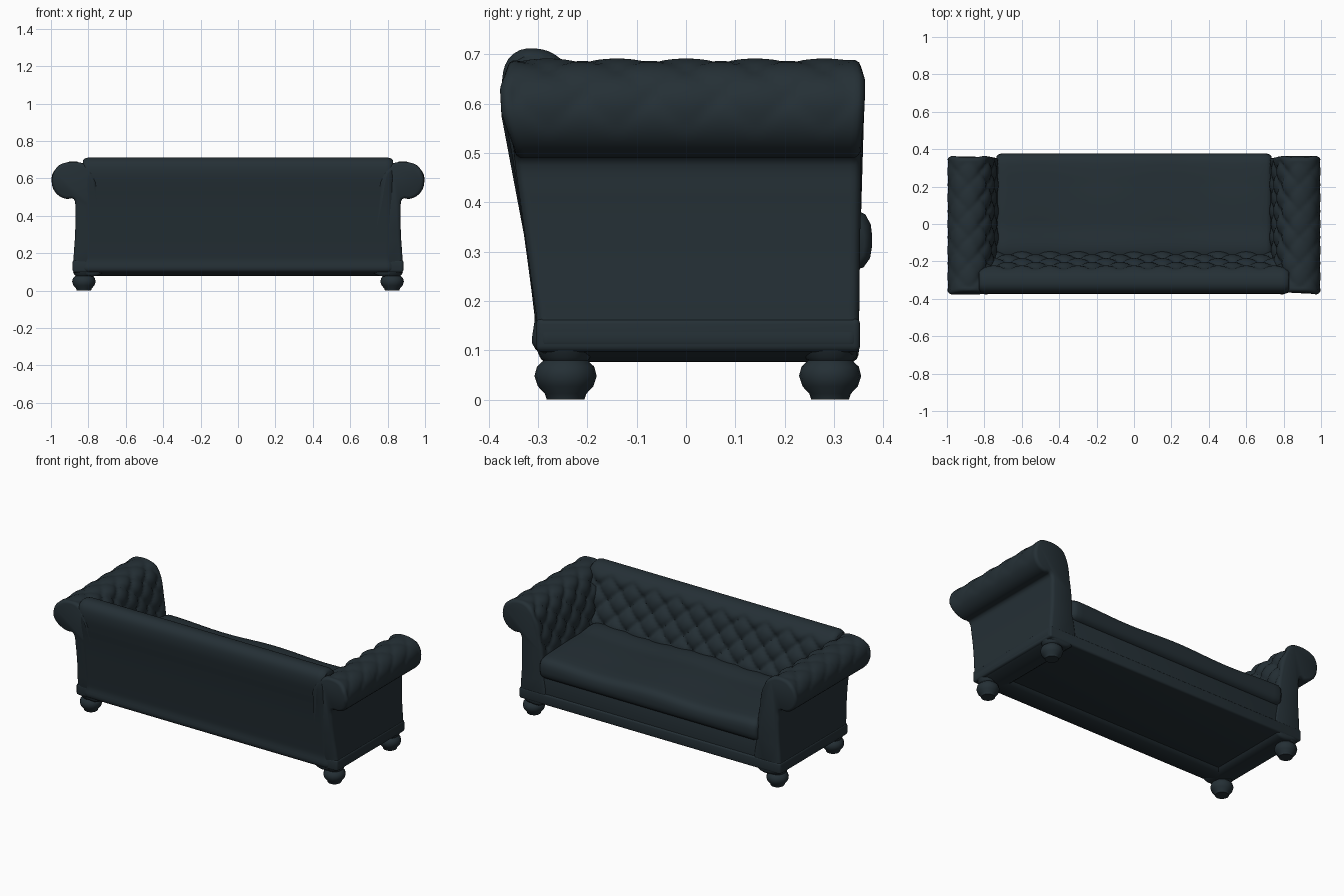
import bpy, bmesh, math
from mathutils import Vector

if "Cube" in bpy.data.objects:
    bpy.data.objects.remove(bpy.data.objects["Cube"])

leather = bpy.data.materials.new("dark slate leather")
leather.diffuse_color = (0.018, 0.029, 0.036, 1)
leather.use_nodes = True
leather.node_tree.nodes["Principled BSDF"].inputs["Base Color"].default_value = leather.diffuse_color


def finish(name, bm, angle=45):
    bmesh.ops.recalc_face_normals(bm, faces=bm.faces)
    me = bpy.data.meshes.new(name)
    bm.to_mesh(me)
    bm.free()
    ob = bpy.data.objects.new(name, me)
    bpy.context.collection.objects.link(ob)
    me.materials.append(leather)
    bpy.ops.object.select_all(action='DESELECT')
    ob.select_set(True)
    bpy.context.view_layer.objects.active = ob
    bpy.ops.object.shade_smooth_by_angle(angle=math.radians(angle))
    return ob


def loft(name, rings, angle=45):
    bm = bmesh.new()
    vs = [[bm.verts.new(p) for p in r] for r in rings]
    n = len(vs[0])
    for a, b in zip(vs, vs[1:]):
        for i in range(n):
            j = (i + 1) % n
            bm.faces.new((a[i], a[j], b[j], b[i]))
    bm.faces.new(vs[0])
    bm.faces.new(vs[-1])
    return finish(name, bm, angle)


def box(name, x, y0, y1, z0, z1, bevel):
    bm = bmesh.new()
    bmesh.ops.create_cube(bm, size=1)
    for v in bm.verts:
        v.co = (v.co.x * 2 * x, y0 + (v.co.y + .5) * (y1 - y0), z0 + (v.co.z + .5) * (z1 - z0))
    bmesh.ops.bevel(bm, geom=bm.edges[:], offset=bevel, segments=3, profile=.5, affect='EDGES')
    return finish(name, bm)


def interp(table, z):
    for (a, p), (b, q) in zip(table, table[1:]):
        if z <= b:
            return p + (q - p) * max(0, (z - a) / (b - a))
    return table[-1][1]


def ramp(a, b, x):
    t = min(1, max(0, (x - a) / (b - a)))
    return t * t * (3 - 2 * t)


def smooth_profile(pts, count):
    """Closed spline resampled evenly: list of (point, outward normal, arc length)."""
    P = [Vector(p) for p in pts]
    n, fine = len(P), []
    for i in range(n):
        a, b, c, d = P[i - 1], P[i], P[(i + 1) % n], P[(i + 2) % n]
        k = (c - b).length * .5      # tangents scaled by chord avoid overshoot
        tb, tc = (c - a).normalized() * 2 * k, (d - b).normalized() * 2 * k
        for s in range(16):
            t = s / 16
            fine.append(b * (2*t**3 - 3*t*t + 1) + tb * (t**3 - 2*t*t + t)
                        + c * (3*t*t - 2*t**3) + tc * (t**3 - t*t))
    fine.append(fine[0])
    L = [0]
    for a, b in zip(fine, fine[1:]):
        L.append(L[-1] + (b - a).length)
    pos, j = [], 0
    for i in range(count):
        s = L[-1] * i / count
        while L[j + 1] < s:
            j += 1
        pos.append(fine[j].lerp(fine[j + 1], (s - L[j]) / (L[j + 1] - L[j])))
    area = sum(pos[i - 1].cross(pos[i]) for i in range(count))
    sign = 1 if area > 0 else -1
    out = []
    for i, p in enumerate(pos):
        t = (pos[(i + 1) % count] - pos[i - 1]).normalized()
        out.append((p, Vector((t.y, -t.x)) * sign, L[-1] * i / count))
    return out


def tuft(u, s, w, h):
    """Diamond pillows with creases along the diagonals."""
    a = abs(math.sin(math.pi * (u / w + s / h)))
    b = abs(math.sin(math.pi * (u / w - s / h)))
    return (a * b) ** .45 - .75 - .35 * math.exp(-(a * a + b * b) * 4)


def stations(n):
    """Positions 0..1 along a part with the inward rounding of its ends."""
    ends = [(0, .016), (.006, .006), (.018, 0)]
    mid = [(.018 + .964 * i / n, 0) for i in range(1, n)]
    return ends + mid + [(1 - t, k) for t, k in reversed(ends)]


# rolled, tufted arms
arm_pts = [(.72, .1), (.875, .1), (.879, .17), (.871, .3), (.87, .42), (.878, .49), (.915, .49),
           (.955, .505), (.986, .54), (.996, .59), (.984, .637), (.95, .672), (.90, .688),
           (.85, .686), (.80, .66), (.765, .6), (.742, .5), (.728, .4), (.72, .3)]
rear = [(.1, -.298), (.17, -.303), (.5, -.35), (.58, -.374), (.64, -.377), (.69, -.362)]
front = [(.1, .35), (.5, .355), (.6, .362), (.66, .363), (.69, .355)]
arm_prof = smooth_profile(arm_pts, 110)
for side, label in ((1, "right"), (-1, "left")):
    rings = []
    for t, k in stations(72):
        ring = []
        for p, nrm, s in arm_prof:
            y0, y1 = interp(rear, p.y), interp(front, p.y)
            y = y0 + (y1 - y0) * t
            inner = ramp(.36, .42, p.y) * (1 - ramp(.78, .86, p.x))
            top = .35 * ramp(.78, .86, p.x) * ramp(.52, .62, p.y)
            w = (inner + top) * ramp(0, .05, t) * ramp(0, .07, 1 - t)
            q = p + nrm * (.022 * w * tuft(y, s, .14, .14) - k)
            ring.append((side * q.x, y, q.y))
        rings.append(ring)
    loft(label + "_arm", rings)

# tufted backrest with rolled top
back_pts = [(-.15, .1), (-.302, .1), (-.307, .17), (-.332, .36), (-.35, .48), (-.366, .57),
            (-.373, .63), (-.366, .68), (-.342, .706), (-.31, .712), (-.27, .702), (-.232, .665),
            (-.205, .58), (-.175, .48), (-.15, .39), (-.142, .3)]
back_prof = smooth_profile(back_pts, 100)
rings = []
for t, k in stations(170):
    x = -.83 + 1.66 * t
    ring = []
    for p, nrm, s in back_prof:
        w = ramp(.36, .41, p.y) * (1 - ramp(.63, .69, p.y)) * (p.x > -.28)
        q = p + nrm * (.024 * w * tuft(x, s, .15, .14) - k)
        ring.append((x, q.x, q.y))
    rings.append(ring)
loft("backrest", rings)

# single long seat cushion
seat_prof = smooth_profile([(-.19, .255), (.1, .258), (.345, .262), (.37, .28), (.377, .32),
                            (.372, .362), (.348, .385), (.2, .396), (0, .4), (-.19, .392)], 60)
rings = []
for t, k in stations(40):
    x = -.735 + 1.47 * t
    sag = .006 * math.cos(x * 9) - .006
    rings.append([(x, (p - n * k).x, (p - n * k).y + (sag if p.y > .33 else 0))
                  for p, n, s in seat_prof])
loft("seat_cushion", rings)

# front rail and base moulding
box("front_rail", .80, -.2, .346, .11, .268, .008)
box("base_moulding", .884, -.304, .353, .097, .165, .012)

# turned bun feet
foot = [(.038, 0), (.042, .012), (.056, .027), (.063, .048), (.058, .067), (.045, .079),
        (.052, .086), (.058, .1)]
for x in (-.824, .824):
    for y, label in ((-.244, "back"), (.292, "front")):
        rings = [[(x + r * math.cos(i * math.pi / 8), y + r * math.sin(i * math.pi / 8), z)
                  for i in range(16)] for r, z in foot]
        loft(label + "_foot_" + ("right" if x > 0 else "left"), rings, 60)
